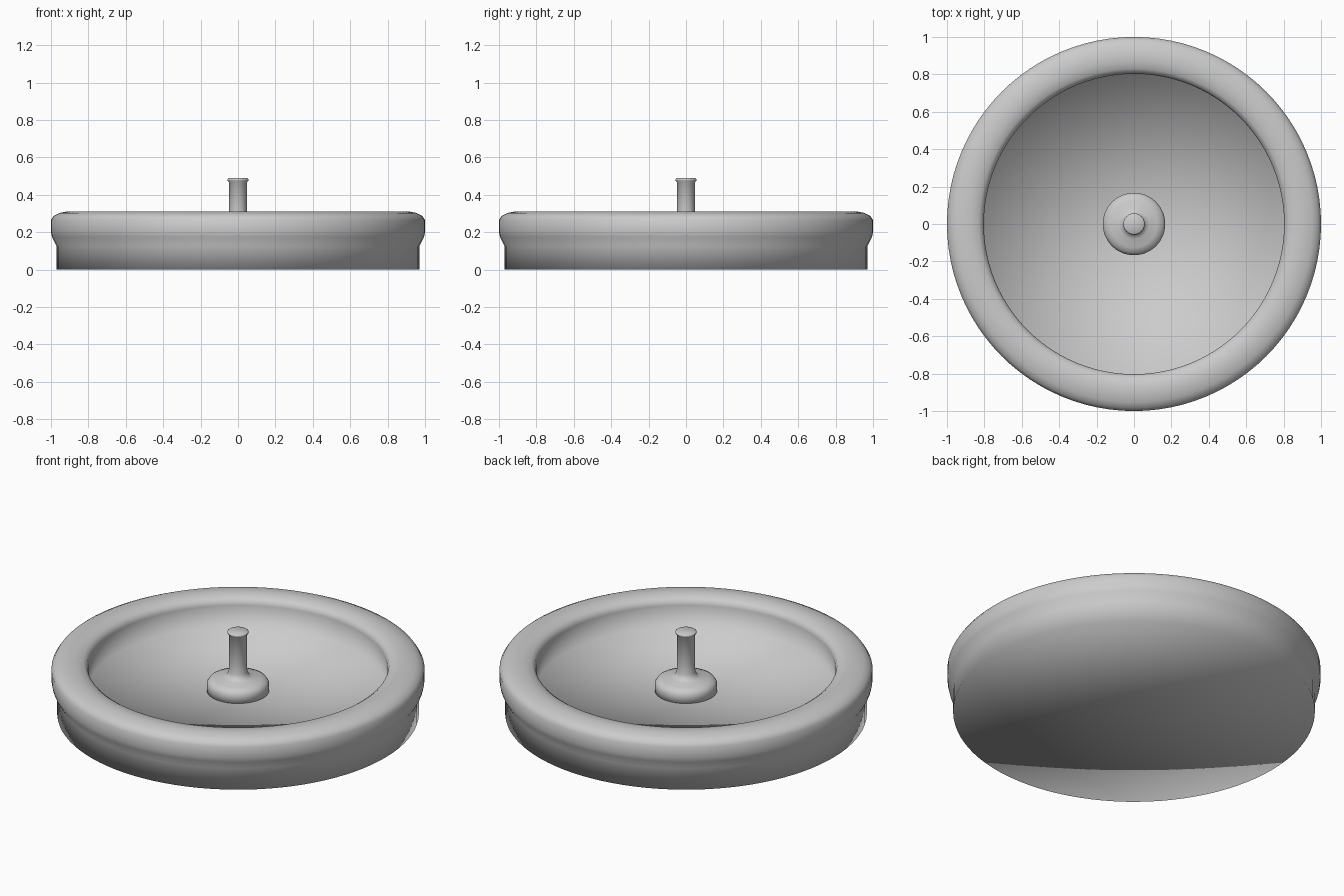
import bpy
import bmesh
import math

cube = bpy.data.objects.get("Cube")
if cube:
    bpy.data.objects.remove(cube, do_unlink=True)

grey = bpy.data.materials.new("light_grey")
grey.use_nodes = True
colour = (0.6, 0.6, 0.6, 1)
grey.diffuse_color = colour
grey.node_tree.nodes["Principled BSDF"].inputs["Base Color"].default_value = colour


def lathe(name, profile, segments):
    """Spin an (r, z) profile, starting and ending on the axis, into a smooth solid."""
    bm = bmesh.new()
    verts = [bm.verts.new((r, 0, z)) for r, z in profile]
    edges = [bm.edges.new(pair) for pair in zip(verts, verts[1:])]
    bmesh.ops.spin(bm, geom=verts + edges, cent=(0, 0, 0), axis=(0, 0, 1),
                   angle=math.tau, steps=segments, use_merge=True)
    bmesh.ops.remove_doubles(bm, verts=bm.verts, dist=0.0001)
    bmesh.ops.recalc_face_normals(bm, faces=bm.faces)
    for face in bm.faces:
        face.smooth = True
    mesh = bpy.data.meshes.new(name)
    bm.to_mesh(mesh)
    bm.free()
    mesh.materials.append(grey)
    obj = bpy.data.objects.new(name, mesh)
    bpy.context.collection.objects.link(obj)
    return obj


# Shallow dish: flat base, overhanging rounded rim, flat sunken floor
lathe("dish", [
    (0, 0), (0.97, 0), (0.97, 0.125), (0.995, 0.175), (1, 0.2), (1, 0.265),
    (0.985, 0.288), (0.955, 0.303), (0.91, 0.312), (0.87, 0.312),
    (0.83, 0.302), (0.81, 0.288), (0.803, 0.265), (0.803, 0.135), (0, 0.135),
], 96)

# Centre post: round foot, slim stem with a flared base, small cap
lathe("centre_post", [
    (0, 0.12), (0.167, 0.12), (0.167, 0.18), (0.155, 0.2), (0.125, 0.212),
    (0.08, 0.218), (0.06, 0.228), (0.05, 0.25), (0.048, 0.3), (0.048, 0.468),
    (0.056, 0.476), (0.057, 0.484), (0.05, 0.489), (0, 0.491),
], 48)
